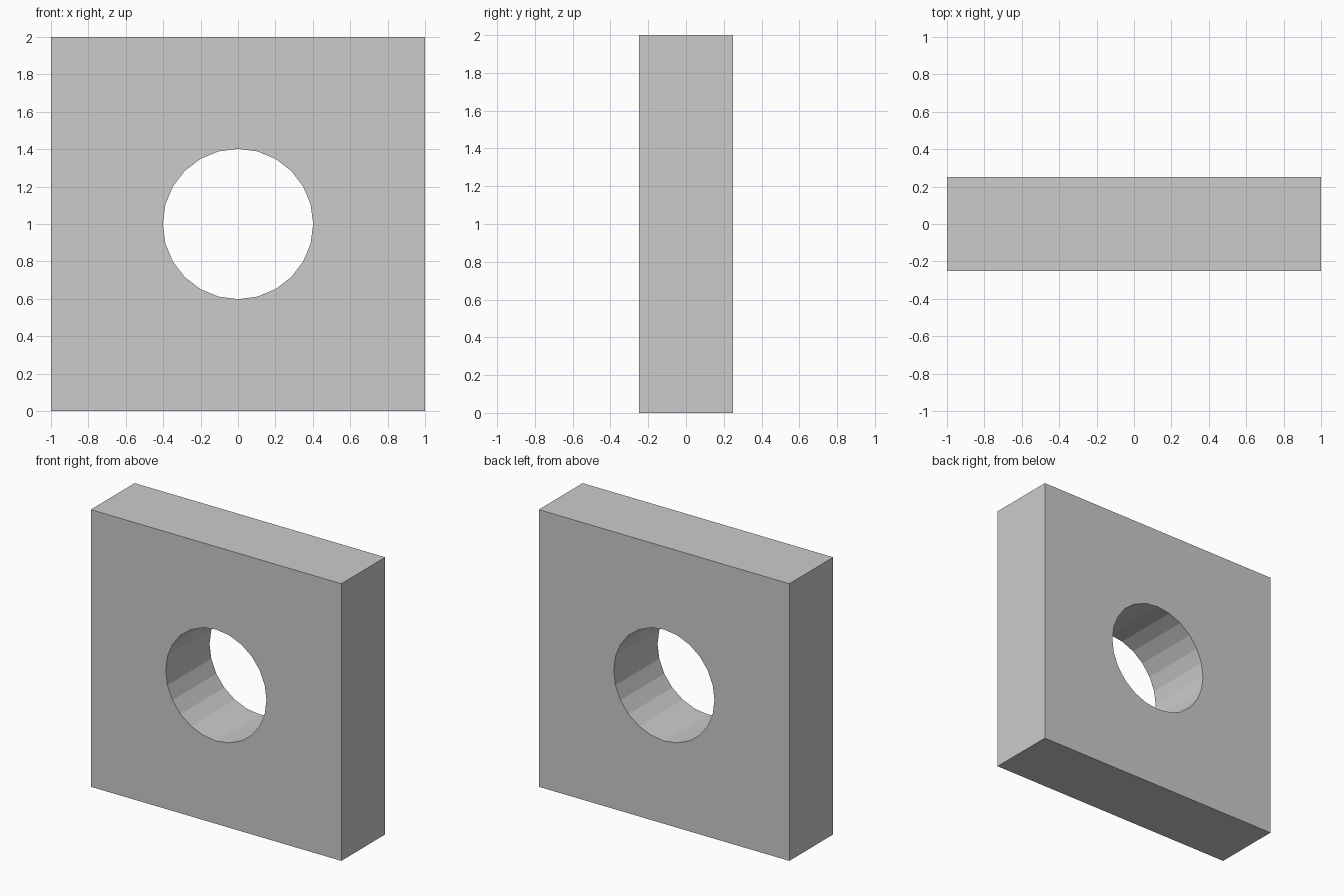
import bpy
import math

if "Cube" in bpy.data.objects:
    bpy.data.objects.remove(bpy.data.objects["Cube"])

WIDTH, DEPTH, HEIGHT = 2.0, 0.5, 2.0
HOLE_RADIUS, HOLE_SIDES = 0.402, 24

# Square plate standing on the ground
bpy.ops.mesh.primitive_cube_add(size=1, location=(0, 0, HEIGHT / 2))
plate = bpy.context.object
plate.name = "plate"
plate.scale = (WIDTH, DEPTH, HEIGHT)
bpy.ops.object.transform_apply(location=False, rotation=False, scale=True)

# Faceted cutter for the round through hole
bpy.ops.mesh.primitive_cylinder_add(
    vertices=HOLE_SIDES, radius=HOLE_RADIUS, depth=DEPTH * 2,
    location=(0, 0, HEIGHT / 2), rotation=(math.pi / 2, 0, 0))
cutter = bpy.context.object
cutter.name = "hole_cutter"
cutter.hide_render = True

# Cut the hole, then discard the cutter
cut = plate.modifiers.new("hole", 'BOOLEAN')
cut.operation = 'DIFFERENCE'
cut.solver = 'EXACT'
cut.object = cutter
bpy.context.view_layer.objects.active = plate
bpy.ops.object.modifier_apply(modifier=cut.name)
bpy.data.objects.remove(cutter, do_unlink=True)
